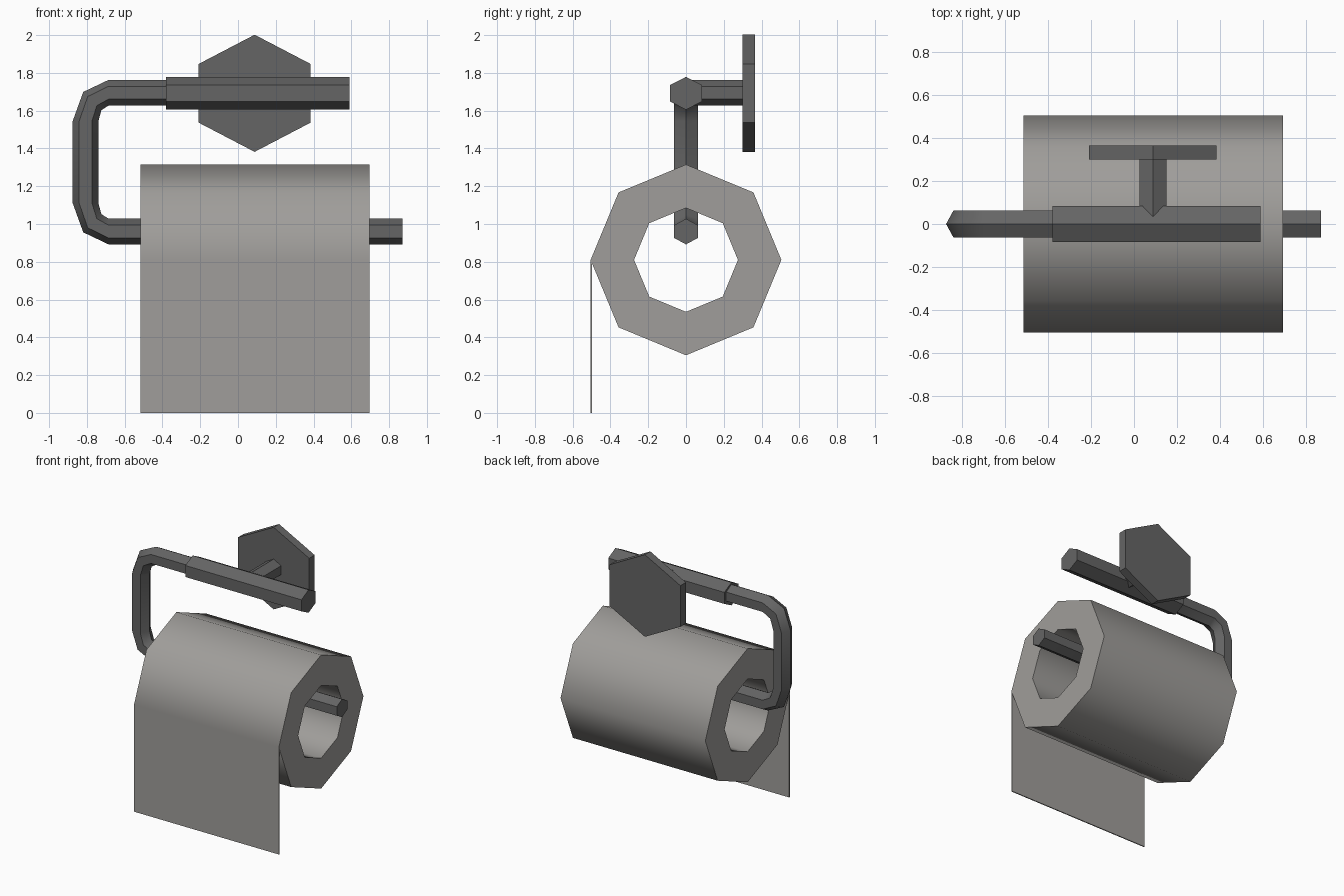
import bpy, bmesh
from math import sin, cos, pi, radians
from mathutils import Vector

cube = bpy.data.objects.get("Cube")
if cube:
    bpy.data.objects.remove(cube)

X, Y, Z = Vector((1, 0, 0)), Vector((0, 1, 0)), Vector((0, 0, 1))


def material(name, rgb):
    mat = bpy.data.materials.new(name)
    mat.use_nodes = True
    mat.diffuse_color = (*rgb, 1)
    mat.node_tree.nodes["Principled BSDF"].inputs["Base Color"].default_value = (*rgb, 1)
    return mat


metal = material("dark metal", (0.13, 0.13, 0.13))
paper = material("grey paper", (0.35, 0.34, 0.325))


def ring(centre, u, v, sides):
    """Polygon around centre, its first corner pointing along u."""
    angles = [2 * pi * k / sides for k in range(sides)]
    return [Vector(centre) + u * cos(a) + v * sin(a) for a in angles]


def loft(name, rings, mat, closed=False):
    """Skin a row of rings; cap the ends, or join last to first."""
    bm = bmesh.new()
    loops = [[bm.verts.new(p) for p in r] for r in rings]
    pairs = list(zip(loops, loops[1:]))
    if closed:
        pairs.append((loops[-1], loops[0]))
    else:
        bm.faces.new(loops[0])
        bm.faces.new(loops[-1])
    for a, b in pairs:
        for k in range(len(a)):
            j = (k + 1) % len(a)
            bm.faces.new((a[k], a[j], b[j], b[k]))
    bmesh.ops.recalc_face_normals(bm, faces=bm.faces)
    mesh = bpy.data.meshes.new(name)
    bm.to_mesh(mesh)
    bm.free()
    mesh.materials.append(mat)
    obj = bpy.data.objects.new(name, mesh)
    bpy.context.collection.objects.link(obj)
    bpy.ops.object.select_all(action="DESELECT")
    obj.select_set(True)
    bpy.context.view_layer.objects.active = obj
    bpy.ops.object.shade_smooth_by_angle(angle=radians(50))
    return obj


def hex_bar(name, start, end, side, height, width):
    """Six-sided bar with an edge on top."""
    loft(name, [ring(p, Z * height, side * width, 6) for p in (start, end)], metal)


# Wall plate, post and sleeve
hex_bar("wall_plate", (0.088, 0.30, 1.692), (0.088, 0.365, 1.692), X, 0.31, 0.343)
hex_bar("wall_post", (0.088, 0.02, 1.695), (0.088, 0.31, 1.695), X, 0.067, 0.072)
hex_bar("sleeve", (-0.38, 0, 1.692), (0.59, 0, 1.692), Y, 0.087, 0.098)

# Bent holder arm: straight end, upper bend, lower bend, straight end
stations = [(-0.30, 1.695, 90)]
for bend_z, first in ((1.545, 90), (1.11, 180)):
    for angle in (first, first + 45, first + 90):
        a = radians(angle)
        stations.append((-0.685 + 0.122 * cos(a), bend_z + 0.15 * sin(a), angle))
stations.append((0.87, 0.96, 270))
arm = []
for x, z, angle in stations:
    out = Vector((cos(radians(angle)), 0, sin(radians(angle))))
    arm.append(ring((x, 0, z), out * 0.068, Y * 0.072, 6))
loft("holder_arm", arm, metal)

# Hollow paper roll
left, right, roll_z, outer, inner = -0.515, 0.695, 0.81, 0.505, 0.275
section = [(left, outer), (left, inner), (right, inner), (right, outer)]
loft("paper_roll", [ring((x, 0, roll_z), Z * r, Y * r, 8) for x, r in section],
     paper, closed=True)

# Hanging sheet
front, back = -outer, -outer + 0.008
loft("hanging_sheet",
     [[Vector((x, y, z)) for y, z in
       ((front, 0), (back, 0), (back, roll_z), (front, roll_z))]
      for x in (left, right)], paper)
